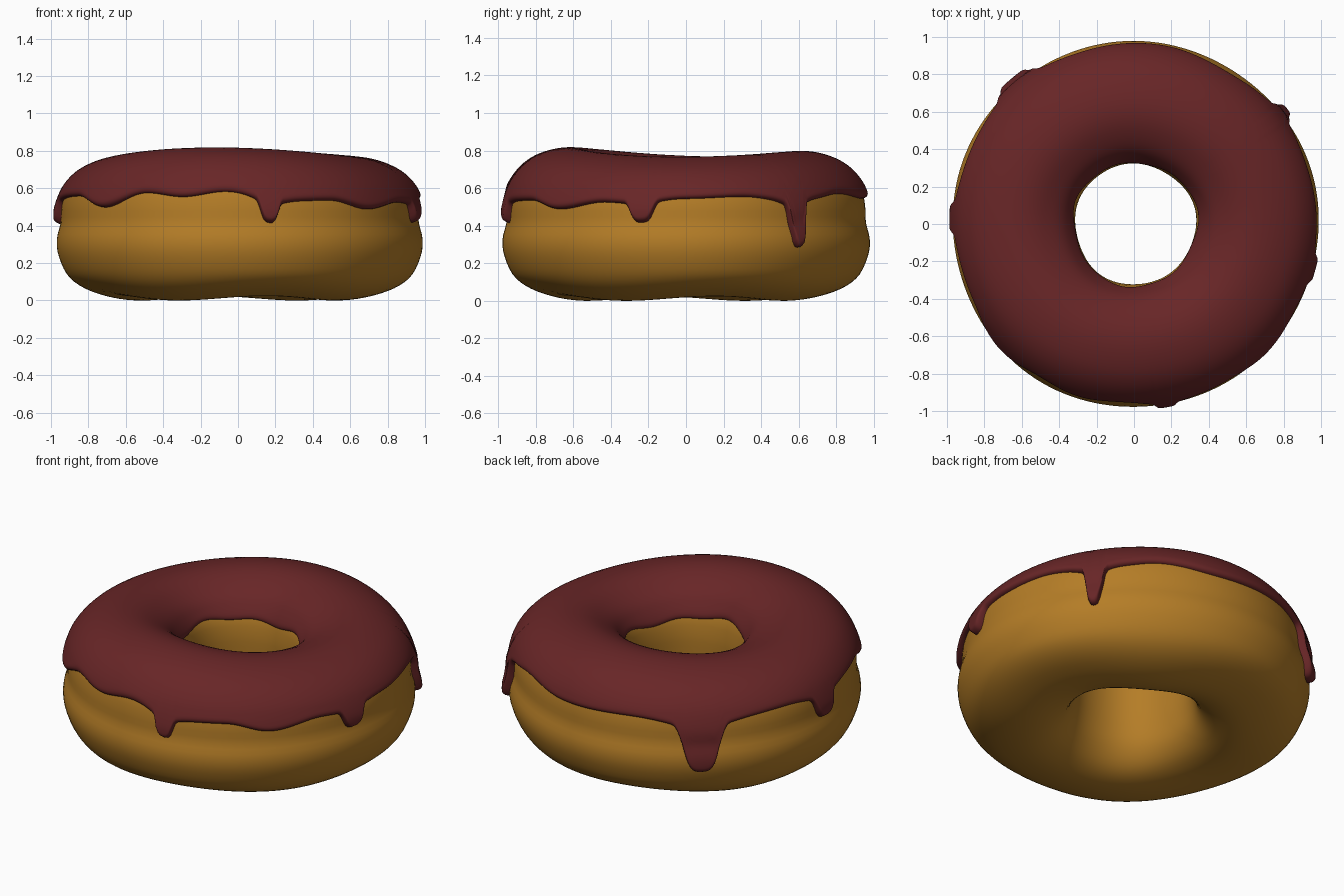
import bpy, bmesh, math
from math import sin, cos, pi, radians, exp, sqrt

if "Cube" in bpy.data.objects:
    bpy.data.objects.remove(bpy.data.objects["Cube"])

# dough cross-section (radius, height): bottom -> hole -> top -> outer side
SECTION = [(.55, .018), (.44, .06), (.365, .15), (.335, .27), (.325, .4), (.325, .5),
           (.345, .6), (.41, .69), (.53, .75), (.64, .765), (.76, .74), (.86, .685),
           (.93, .6), (.953, .51), (.957, .42), (.978, .33), (.968, .24), (.915, .13),
           (.82, .06), (.68, .02)]
# glaze rim height by angle, and drips (angle, depth, half width)
RIM = [(-155, .56), (-138, .50), (-121, .57), (-108, .55), (-94, .575), (-75, .53), (-59, .535),
       (-44, .49), (-26, .53), (0, .55), (18, .56), (32, .54), (44, .545), (59, .57),
       (80, .545), (111, .56), (144, .56), (161, .565), (180, .55), (205, .56)]
DRIPS = [(-80, .12, 3), (-14, .12, 4), (37, .255, 2.9), (130, .30, 6.5), (178, .14, 4.5)]


def clamp(v):
    return max(0.0, min(1.0, v))


def dense_section(n=480):
    """Smooth closed spline, resampled evenly: (r, z)."""
    raw, k = [], len(SECTION)
    for i in range(k):
        p = [SECTION[(i + j) % k] for j in (-1, 0, 1, 2)]
        for s in range(40):
            t = s / 40
            raw.append([.5 * (2 * p[1][a] + (p[2][a] - p[0][a]) * t
                              + (2 * p[0][a] - 5 * p[1][a] + 4 * p[2][a] - p[3][a]) * t * t
                              + (3 * p[1][a] - p[0][a] - 3 * p[2][a] + p[3][a]) * t ** 3)
                        for a in (0, 1)])
    raw.append(raw[0])
    dist = [0]
    for a, b in zip(raw, raw[1:]):
        dist.append(dist[-1] + math.dist(a, b))
    out, j = [], 0
    for i in range(n):
        d = dist[-1] * i / n
        while dist[j + 1] < d:
            j += 1
        f = (d - dist[j]) / (dist[j + 1] - dist[j])
        out.append([raw[j][a] + (raw[j + 1][a] - raw[j][a]) * f for a in (0, 1)])
    return out, dist[-1] / n


PTS, STEP = dense_section()
N = len(PTS)


def sample(x):
    i = int(x)
    f = x - i
    a, b = PTS[i % N], PTS[(i + 1) % N]
    return a[0] + (b[0] - a[0]) * f, a[1] + (b[1] - a[1]) * f


def surface(th, x, off=0.0):
    """Point on the uneven ring, pushed out by off along the section normal."""
    r, z = sample(x)
    a, b = sample(x + N - 3), sample(x + N + 3)
    tr, tz = b[0] - a[0], b[1] - a[1]
    ln = math.hypot(tr, tz)
    r, z = r - tz / ln * off, z + tr / ln * off
    top = clamp((z - .5) / .25)
    low = clamp((.15 - z) / .12)
    z += top * (.02 * cos(2 * (th + radians(100))) + .01 * cos(th + radians(106)))
    z += low * .012 * sin(4 * th + .6)
    r += .006 * cos(th) + .004 * sin(3 * th + 1) + .003 * sin(5 * th)
    return r * cos(th), r * sin(th), z


def rim_height(deg):
    d = deg if deg >= -155 else deg + 360
    h = .56
    for (a, ha), (b, hb) in zip(RIM, RIM[1:]):
        if a <= d <= b:
            f = (1 - cos(pi * (d - a) / (b - a))) / 2
            h = ha + (hb - ha) * f
    for a, depth, w in DRIPS:
        q = abs((deg - a + 180) % 360 - 180) / w
        h -= depth * (.82 * exp(-q ** 4) + .18 * exp(-(q / 1.9) ** 2))
    return h


def ring_object(name, rings, mat):
    bm = bmesh.new()
    vs = [[bm.verts.new(p) for p in ring] for ring in rings]
    m = len(vs[0])
    for i in range(len(vs)):
        a, b = vs[i], vs[(i + 1) % len(vs)]
        for j in range(m):
            bm.faces.new((a[j], b[j], b[(j + 1) % m], a[(j + 1) % m]))
    bmesh.ops.recalc_face_normals(bm, faces=bm.faces)
    for f in bm.faces:
        f.smooth = True
    me = bpy.data.meshes.new(name)
    bm.to_mesh(me)
    bm.free()
    me.materials.append(mat)
    ob = bpy.data.objects.new(name, me)
    bpy.context.collection.objects.link(ob)
    return ob


def material(name, col):
    m = bpy.data.materials.new(name)
    m.diffuse_color = (*col, 1)
    m.use_nodes = True
    m.node_tree.nodes["Principled BSDF"].inputs["Base Color"].default_value = m.diffuse_color
    return m


# dough ring
dough = [[surface(2 * pi * i / 144, N * j / 72) for j in range(72)] for i in range(144)]
ring_object("dough", dough, material("golden dough", (.46, .205, .02)))

# chocolate glaze with dripping outer rim
peak = max(range(N), key=lambda i: PTS[i][1])
COLS, ROWS = 480, 44
glaze = []
for c in range(COLS):
    deg = -180 + 360 * c / COLS
    th = radians(deg)
    zi = .58 + .012 * sin(3 * th) + .008 * sin(7 * th + 1)
    ze = rim_height(deg)
    i0 = peak
    while PTS[i0][1] > zi:
        i0 -= 1
    i0 += (zi - PTS[i0][1]) / (PTS[i0 + 1][1] - PTS[i0][1])
    i1 = peak
    while PTS[i1][1] > ze:
        i1 += 1
    i1 -= (ze - PTS[i1][1]) / (PTS[i1 - 1][1] - PTS[i1][1])
    outer, inner = [], []
    for k in range(ROWS + 1):
        x = i0 + (i1 - i0) * (1 - cos(pi * k / ROWS)) / 2
        r, z = sample(x)
        edge = clamp(min(x - i0, i1 - x) * STEP / .03)
        thick = .025 + (.016 * clamp((.58 - z) / .1) if r > .6 else -.01 * clamp((.75 - z) / .1))
        outer.append(surface(th, x, thick * sqrt(1 - (1 - edge) ** 2)))
        inner.append(surface(th, x, -.005))
    glaze.append(outer + inner[::-1])
ring_object("glaze", glaze, material("chocolate red glaze", (.138, .019, .02)))

# rest on the ground
low = min(v.co.z for o in bpy.data.objects for v in o.data.vertices)
for o in bpy.data.objects:
    for v in o.data.vertices:
        v.co.z -= low
